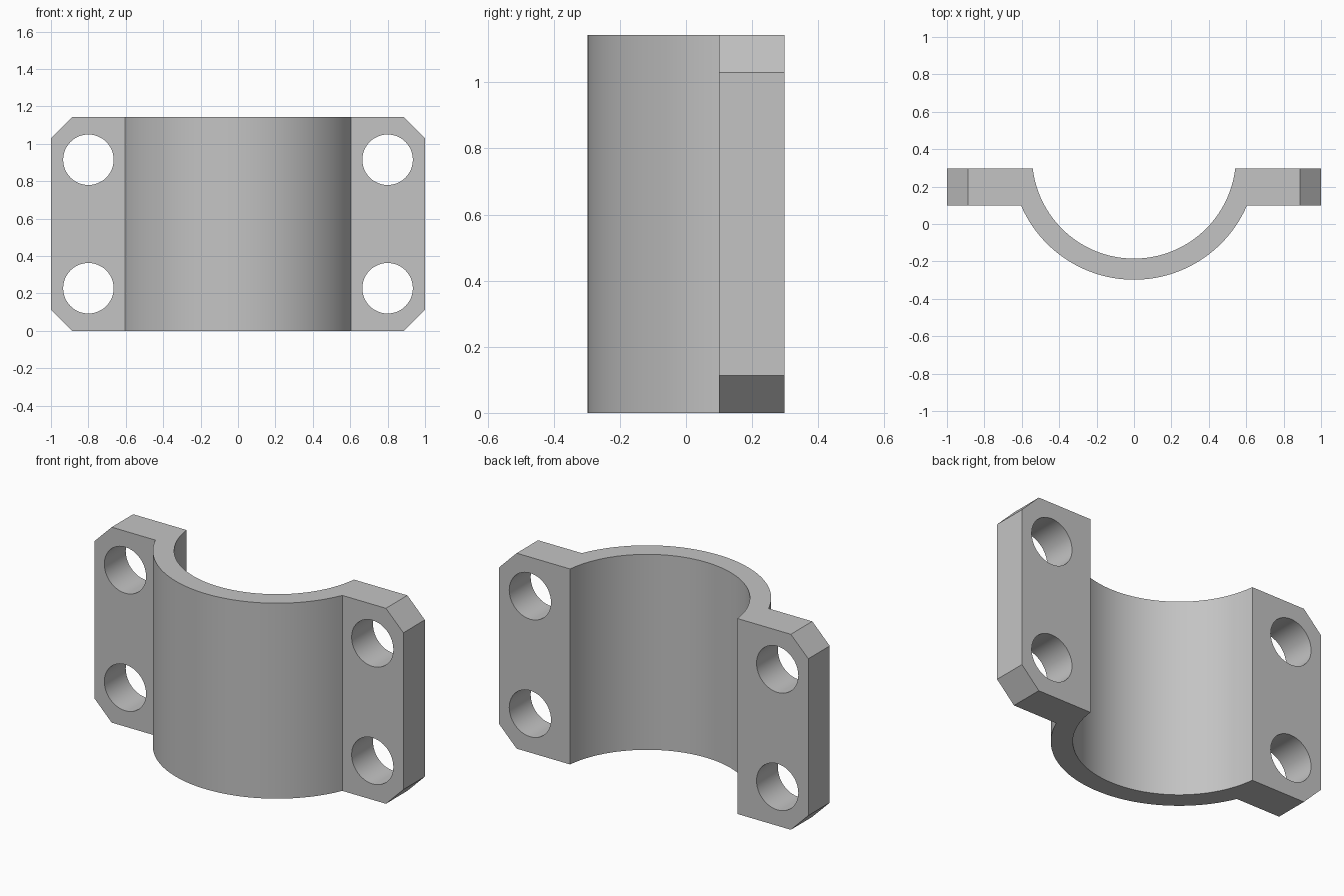
import bpy
import bmesh
from math import asin, acos, cos, sin, pi, radians

if "Cube" in bpy.data.objects:
    bpy.data.objects.remove(bpy.data.objects["Cube"])

HEIGHT = 1.143
BACK, FLANGE_FRONT = 0.298, 0.1
AXIS_Y, R_IN, R_OUT = 0.36, 0.545, 0.658
CHAMFER = 0.113
HOLE_R, HOLE_X, HOLE_Z = 0.135, 0.8, 0.228
STEPS = 48

grey = bpy.data.materials.new("Plain grey")
grey.use_nodes = True
colour = (0.55, 0.55, 0.55, 1)
grey.diffuse_color = colour
grey.node_tree.nodes["Principled BSDF"].inputs["Base Color"].default_value = colour


def arc(radius, y_end):
    """Points on the lower arc from left to right, ending at height y_end."""
    drop = asin((AXIS_Y - y_end) / radius)
    start, end = pi + drop, 2 * pi - drop
    angles = [start + (end - start) * i / STEPS for i in range(STEPS + 1)]
    return [(radius * cos(a), AXIS_Y + radius * sin(a)) for a in angles]


# Clamp profile: outer arc, right flange, inner arc, left flange
profile = [(-1, BACK), (-1, FLANGE_FRONT)] + arc(R_OUT, FLANGE_FRONT)
profile += [(1, FLANGE_FRONT), (1, BACK)] + arc(R_IN, BACK)[::-1]

bm = bmesh.new()
base = bm.faces.new([bm.verts.new((x, y, 0)) for x, y in profile])
top = bmesh.ops.extrude_face_region(bm, geom=[base])["geom"]
bmesh.ops.translate(bm, vec=(0, 0, HEIGHT),
                    verts=[g for g in top if isinstance(g, bmesh.types.BMVert)])

# Chamfered flange corners
corners = [e for e in bm.edges
           if all(abs(v.co.x) > 0.99 for v in e.verts)
           and abs(e.verts[0].co.z - e.verts[1].co.z) < 0.01]
bmesh.ops.bevel(bm, geom=corners, offset=CHAMFER, segments=1, affect='EDGES')
bmesh.ops.recalc_face_normals(bm, faces=bm.faces)

mesh = bpy.data.meshes.new("half_clamp")
bm.to_mesh(mesh)
bm.free()
clamp = bpy.data.objects.new("half_clamp", mesh)
bpy.context.collection.objects.link(clamp)
mesh.materials.append(grey)

# Bolt holes
bpy.context.view_layer.objects.active = clamp
for x in (-HOLE_X, HOLE_X):
    for z in (HOLE_Z, HEIGHT - HOLE_Z):
        bpy.ops.mesh.primitive_cylinder_add(vertices=48, radius=HOLE_R, depth=1,
                                            location=(x, 0.2, z),
                                            rotation=(pi / 2, 0, 0))
        cutter = bpy.context.object
        cutter.name = "hole_cutter"
        cutter.hide_render = True
        cutter.data.materials.append(grey)
        bpy.context.view_layer.objects.active = clamp
        cut = clamp.modifiers.new("bolt_hole", 'BOOLEAN')
        cut.operation = 'DIFFERENCE'
        cut.solver = 'EXACT'
        cut.object = cutter
        bpy.ops.object.modifier_apply(modifier=cut.name)
        bpy.data.objects.remove(cutter)

# Smooth curves with crisp edges
bpy.ops.object.select_all(action='DESELECT')
clamp.select_set(True)
bpy.context.view_layer.objects.active = clamp
bpy.ops.object.shade_smooth_by_angle(angle=radians(20))
